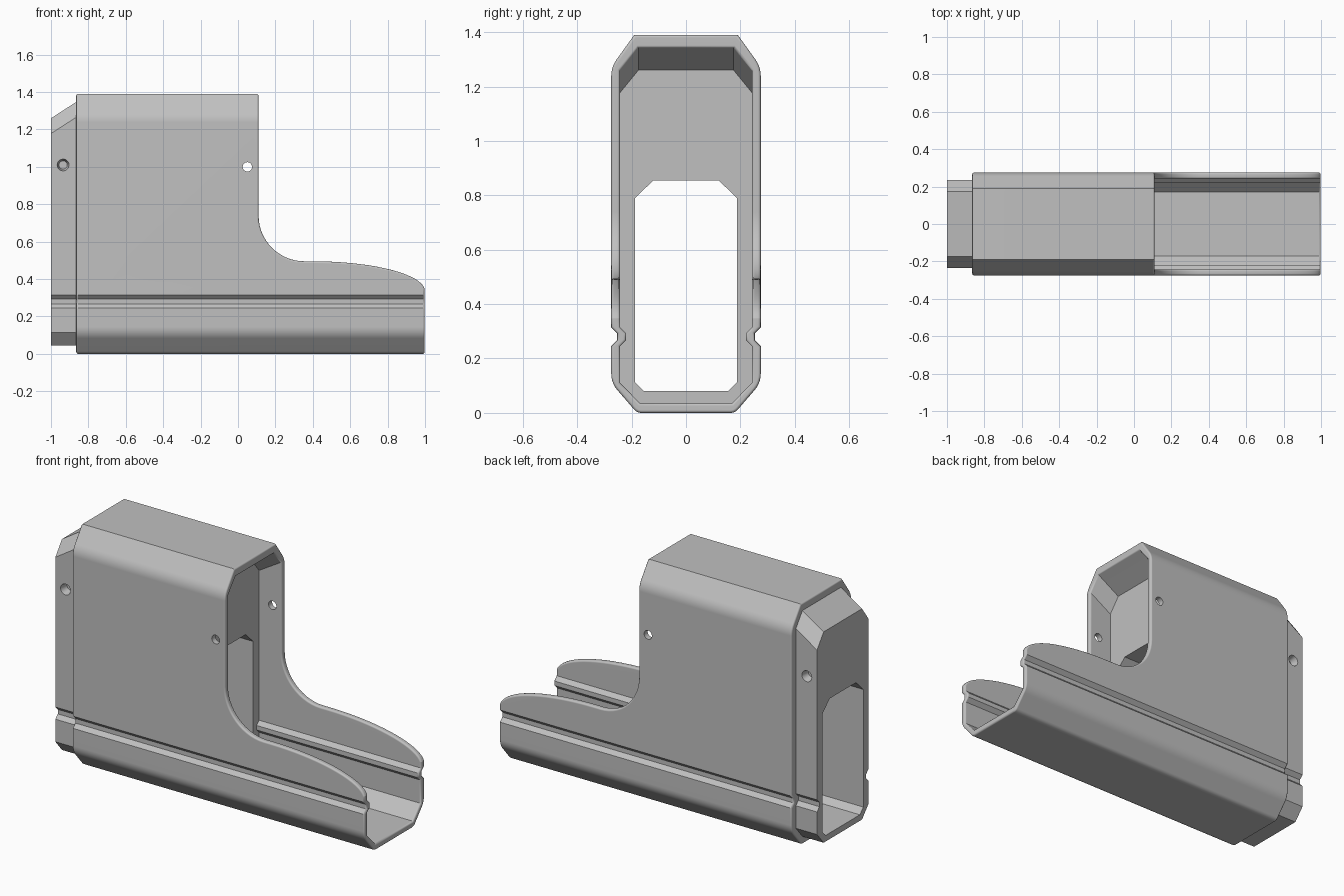
import bpy, bmesh
from math import sin, cos, pi, radians

old = bpy.data.objects.get("Cube")
if old:
    bpy.data.objects.remove(old, do_unlink=True)

grey = bpy.data.materials.new("plain_grey")
grey.use_nodes = True
colour = (0.53, 0.53, 0.53, 1)
grey.diffuse_color = colour
grey.node_tree.nodes["Principled BSDF"].inputs["Base Color"].default_value = colour

BACK, END = -0.865, 0.998        # ends of the outer shell
MOUTH, SEAT = 0.11, -0.035       # upper opening and bottom of the socket


def loft(name, rings):
    """Solid skinned through rings with equal point counts."""
    bm = bmesh.new()
    loops = [[bm.verts.new(p) for p in ring] for ring in rings]
    n = len(loops[0])
    for a, b in zip(loops, loops[1:]):
        for i in range(n):
            j = (i + 1) % n
            bm.faces.new((a[i], a[j], b[j], b[i]))
    bm.faces.new(loops[0])
    bm.faces.new(loops[-1])
    bmesh.ops.recalc_face_normals(bm, faces=bm.faces)
    mesh = bpy.data.meshes.new(name)
    bm.to_mesh(mesh)
    bm.free()
    mesh.materials.append(grey)
    obj = bpy.data.objects.new(name, mesh)
    bpy.context.scene.collection.objects.link(obj)
    return obj


def fillet(points, radii, steps=5):
    """Round chosen corners of an open path."""
    out = []
    for i, (y, z) in enumerate(points):
        r = radii.get(i, 0)
        if not r:
            out.append((y, z))
            continue
        ends = []
        for qy, qz in (points[i - 1], points[i + 1]):
            d = ((qy - y) ** 2 + (qz - z) ** 2) ** 0.5
            ends.append((y + (qy - y) * r / d, z + (qz - z) * r / d))
        (ay, az), (by, bz) = ends
        for k in range(steps + 1):
            t = k / steps
            u = 1 - t
            out.append((u * u * ay + 2 * u * t * y + t * t * by,
                        u * u * az + 2 * u * t * z + t * t * bz))
    return out


def section(x, w, floor, roof, low_flat, top_flat, rise, drop, soft=0):
    """Chamfered cross-section with a side groove, mirrored about y = 0."""
    groove = w - 0.022
    half = [(0, floor), (low_flat, floor), (w, floor + rise),
            (w, 0.245), (groove, 0.267), (groove, 0.293), (w, 0.315),
            (w, roof - drop), (top_flat, roof), (0, roof)]
    half = fillet(half, {1: soft / 2, 2: soft, 7: soft})
    whole = half + [(-y, z) for y, z in half[-2:0:-1]]
    return [(x, y, z) for y, z in whole]


def circle(x, y, z, r, n=24):
    return [(x + r * cos(2 * pi * i / n), y, z + r * sin(2 * pi * i / n)) for i in range(n)]


def combine(obj, other, operation):
    mod = obj.modifiers.new(operation.lower(), 'BOOLEAN')
    mod.operation, mod.solver, mod.object = operation, 'EXACT', other
    bpy.context.view_layer.objects.active = obj
    bpy.ops.object.modifier_apply(modifier=mod.name)
    bpy.data.objects.remove(other, do_unlink=True)


# Outer shell
body = loft("housing", [section(x, 0.275, 0, 1.39, 0.18, 0.19, 0.11, 0.118, 0.035)
                        for x in (BACK, END)])

# Plug at the back, with a sloping roof
combine(body, loft("plug", [section(x, 0.235, 0.045, roof, 0.175, 0.175, 0.07, 0.082)
                            for x, roof in ((-1, 1.26), (BACK, 1.347), (-0.8, 1.347))]), 'UNION')

# Socket and open tray, matching the plug
combine(body, loft("socket", [section(x, 0.242, 0.036, roof, 0.17, 0.175, 0.075, 0.082)
                              for x, roof in ((SEAT, 1.26), (0.1, 1.341), (1.2, 1.341))]), 'DIFFERENCE')

# Tunnel through the block
tunnel = [(0.155, 0.08), (0.187, 0.112), (0.187, 0.79), (0.12, 0.855)]
tunnel += [(-y, z) for y, z in reversed(tunnel)]
combine(body, loft("tunnel", [[(x, y, z) for y, z in tunnel] for x in (-1.1, 0.02)]), 'DIFFERENCE')

# Swept cut that opens the front of the tray
outline = [(MOUTH, 1.6)]
outline += [(0.355 - 0.245 * cos(a), 0.74 - 0.245 * sin(a))
            for a in (pi / 2 * i / 14 for i in range(15))]
outline += [(0.4 + 0.6 * sin(a), 0.335 + 0.16 * cos(a))
            for a in (pi / 2 * i / 18 for i in range(19))]
outline += [(1.2, 0.335), (1.2, 1.6)]
combine(body, loft("sweep_cut", [[(x, y, z) for x, z in outline] for y in (-0.5, 0.5)]), 'DIFFERENCE')

# Soften the rims of the shell
bm = bmesh.new()
bm.from_mesh(body.data)
bmesh.ops.remove_doubles(bm, verts=bm.verts, dist=0.0001)
rims = []
for e in bm.edges:
    if len(e.link_faces) == 2 and e.calc_face_angle_signed(0) > 1.2:
        xs = [v.co.x for v in e.verts]
        on_back = all(abs(x - BACK) < 0.001 for x in xs)
        if on_back or min(xs) > MOUTH - 0.002:
            rims.append(e)
bmesh.ops.bevel(bm, geom=rims, offset=0.01, offset_type='OFFSET', segments=3,
                profile=0.5, affect='EDGES', clamp_overlap=False)
bm.to_mesh(body.data)
bm.free()

# Pin holes through the socket walls and dimples in the plug
combine(body, loft("pin_hole", [circle(0.05, y, 1.0, 0.025) for y in (-0.5, 0.5)]), 'DIFFERENCE')
for side in (-1, 1):
    combine(body, loft("dimple", [circle(-0.935, side * y, 1.01, r)
                                  for y, r in ((0.26, 0.037), (0.19, 0.022))]), 'DIFFERENCE')

# Smooth shading with crisp edges
bpy.ops.object.select_all(action='DESELECT')
body.select_set(True)
bpy.context.view_layer.objects.active = body
bpy.ops.object.shade_smooth_by_angle(angle=radians(35))
weighted = body.modifiers.new("flat_face_normals", 'WEIGHTED_NORMAL')
weighted.keep_sharp = True
